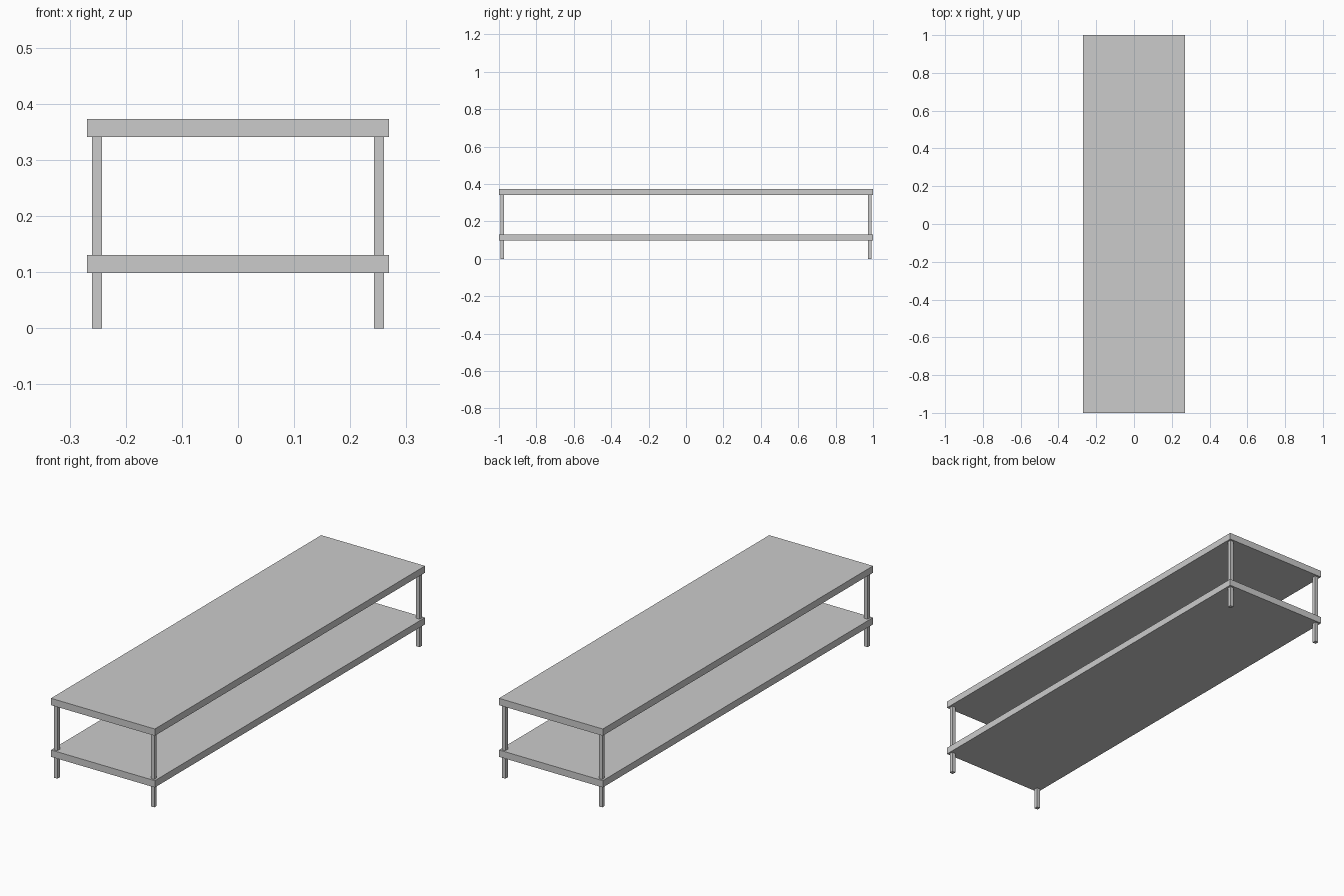
import bpy

if "Cube" in bpy.data.objects:
    bpy.data.objects.remove(bpy.data.objects["Cube"])

grey = bpy.data.materials.new("light_grey")
grey.diffuse_color = (0.6, 0.6, 0.6, 1.0)
grey.use_nodes = True
grey.node_tree.nodes["Principled BSDF"].inputs["Base Color"].default_value = grey.diffuse_color


def box(name, x, y, z):
    """Axis-aligned box from (min, max) ranges."""
    bpy.ops.mesh.primitive_cube_add(
        size=1, location=[sum(r) / 2 for r in (x, y, z)])
    obj = bpy.context.object
    obj.name = name
    obj.scale = [r[1] - r[0] for r in (x, y, z)]
    bpy.ops.object.transform_apply(location=False, rotation=False, scale=True)
    obj.data.materials.append(grey)
    return obj


HALF_W, HALF_L = 0.269, 1.0
TOP_BOTTOM = 0.341

# Table top and lower shelf
box("table_top", (-HALF_W, HALF_W), (-HALF_L, HALF_L), (TOP_BOTTOM, 0.373))
box("lower_shelf", (-HALF_W, HALF_W), (-HALF_L, HALF_L), (0.099, 0.131))

# Four slim square legs, set in slightly from the corners
LEG, INSET = 0.018, 0.018
for side, sx in (("left", -1), ("right", 1)):
    for end, sy in (("front", -1), ("back", 1)):
        cx, cy = sx * (HALF_W - INSET), sy * (HALF_L - INSET)
        box(f"{end}_{side}_leg", (cx - LEG / 2, cx + LEG / 2),
            (cy - LEG / 2, cy + LEG / 2), (0, TOP_BOTTOM))
